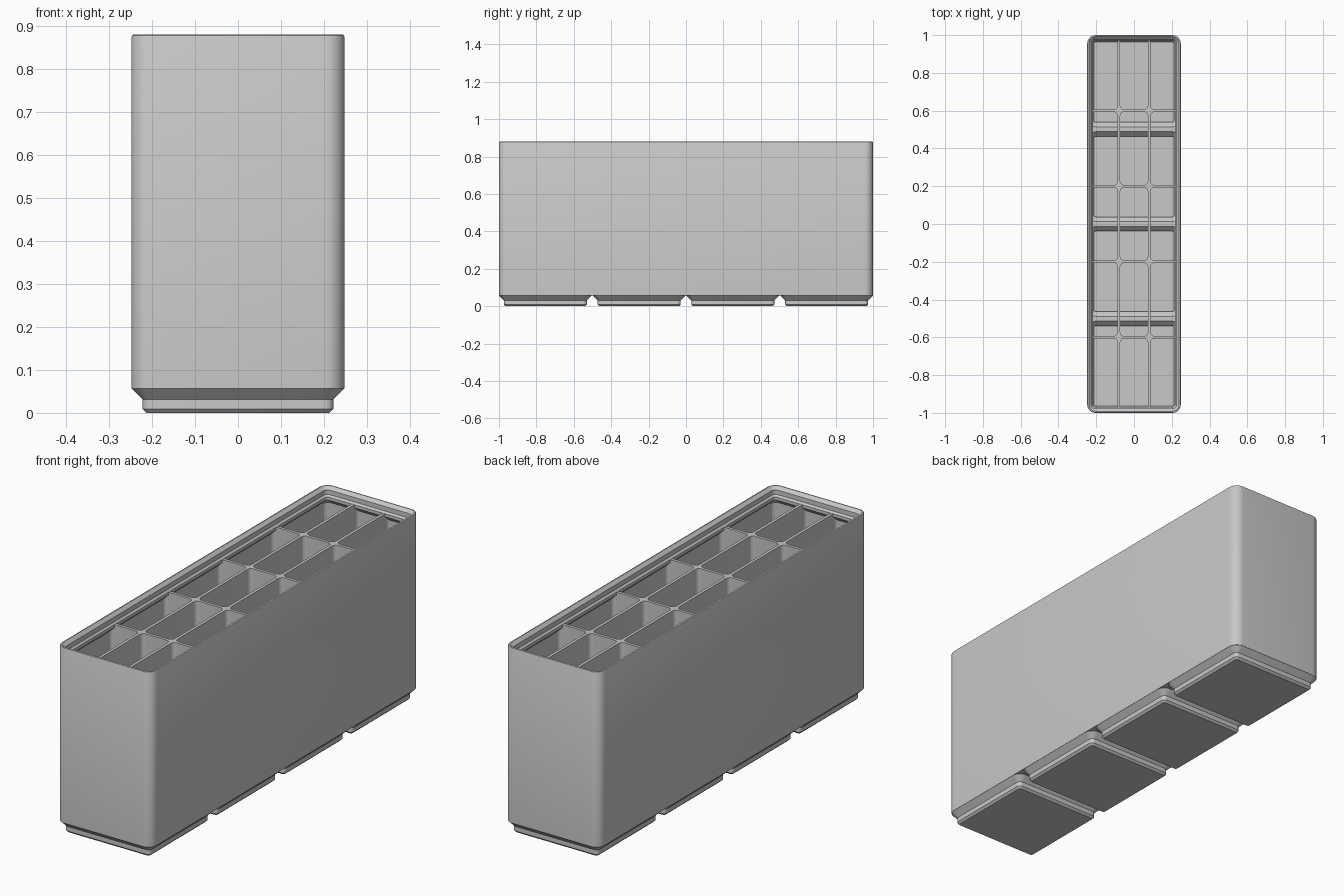
import bpy, bmesh, math
from mathutils import Vector

if "Cube" in bpy.data.objects:
    bpy.data.objects.remove(bpy.data.objects["Cube"], do_unlink=True)

HX, HY, RADIUS = 0.2477, 1.0, 0.045   # outer half sizes and corner radius
PITCH = 0.5015                        # spacing of the feet
DIVIDER_TOP = 0.836
SEGMENTS = 8


def ring(bm, cx, cy, hx, hy, r, z):
    """One rounded rectangle of vertices."""
    verts = []
    for k, (sx, sy) in enumerate([(1, 1), (-1, 1), (-1, -1), (1, -1)]):
        for i in range(SEGMENTS + 1):
            a = (k + i / SEGMENTS) * math.pi / 2
            verts.append(bm.verts.new((cx + sx * (hx - r) + r * math.cos(a),
                                       cy + sy * (hy - r) + r * math.sin(a), z)))
    return verts


def loft(bm, cx, cy, hx, hy, profile, radius=RADIUS):
    """Closed solid through rounded rectangles; profile holds (inset, z)."""
    rings = [ring(bm, cx, cy, hx - d, hy - d, radius - d, z) for d, z in profile]
    n = len(rings[0])
    for low, high in zip(rings, rings[1:]):
        for i in range(n):
            j = (i + 1) % n
            bm.faces.new((low[i], low[j], high[j], high[i]))
    bm.faces.new(rings[0][::-1])
    bm.faces.new(rings[-1])


def make_object(name, bm):
    mesh = bpy.data.meshes.new(name)
    bm.to_mesh(mesh)
    bm.free()
    obj = bpy.data.objects.new(name, mesh)
    bpy.context.collection.objects.link(obj)
    return obj


def solid(name, *args):
    bm = bmesh.new()
    loft(bm, *args)
    return make_object(name, bm)


def feet_solids(name, profile):
    """The same lofted block repeated under each of the four units."""
    bm = bmesh.new()
    for k in range(4):
        loft(bm, 0, (k - 1.5) * PITCH, HX, HX, profile)
    return make_object(name, bm)


def combine(target, tool, operation):
    mod = target.modifiers.new(operation.title(), 'BOOLEAN')
    mod.operation, mod.object, mod.solver = operation, tool, 'EXACT'
    bpy.context.view_layer.update()
    result = bpy.data.meshes.new_from_object(
        target.evaluated_get(bpy.context.evaluated_depsgraph_get()))
    target.modifiers.clear()
    target.data = result
    bpy.data.objects.remove(tool, do_unlink=True)


# Outer body with a softened rim, standing on four stepped feet
bin_body = solid("storage_bin", 0, 0, HX, HY,
                 [(0, 0.0567), (0, 0.875), (0.0015, 0.8785), (0.004, 0.88)])
feet = feet_solids("feet", [(0.0352, 0), (0.0257, 0.0095), (0.0257, 0.031),
                            (0.0005, 0.0562), (0.0005, 0.07)])
combine(bin_body, feet, 'UNION')

# Inner space: thin walls, shelf under the lip, hollow pockets in the feet
cavity = solid("cavity", 0, 0, HX, HY,
               [(0.0097, 0.0605), (0.0097, 0.8005), (0.0312, 0.822), (0.0312, 0.85)])
pockets = feet_solids("pockets", [(0.0352, 0.01), (0.0352, 0.035),
                                  (0.0099, 0.0603), (0.0099, 0.08)])
combine(cavity, pockets, 'UNION')

# Three by five compartments, separated by thin dividers
bm = bmesh.new()
for col in range(3):
    for row in range(5):
        loft(bm, (col - 1) * 0.16, (row - 2) * 0.4, 0.073, 0.193,
             [(0, 0.002), (0, DIVIDER_TOP + 0.004)], 0.02)
cells = make_object("cells", bm)
combine(cavity, cells, 'INTERSECT')
combine(bin_body, cavity, 'DIFFERENCE')

# Stepped stacking lip around the opening
lip = solid("lip_cutter", 0, 0, HX, HY,
            [(0.031, DIVIDER_TOP), (0.0227, 0.8443), (0.0227, 0.8657),
             (0.0084, 0.88), (0.0004, 0.888)])
combine(bin_body, lip, 'DIFFERENCE')

# Single grey plastic
grey = bpy.data.materials.new("grey plastic")
grey.use_nodes = True
colour = (0.58, 0.58, 0.58, 1)
grey.diffuse_color = colour
grey.node_tree.nodes["Principled BSDF"].inputs["Base Color"].default_value = colour
bin_body.data.materials.clear()
bin_body.data.materials.append(grey)

bpy.ops.object.select_all(action='DESELECT')
bin_body.select_set(True)
bpy.context.view_layer.objects.active = bin_body
bpy.ops.object.shade_smooth_by_angle(angle=math.radians(25))
